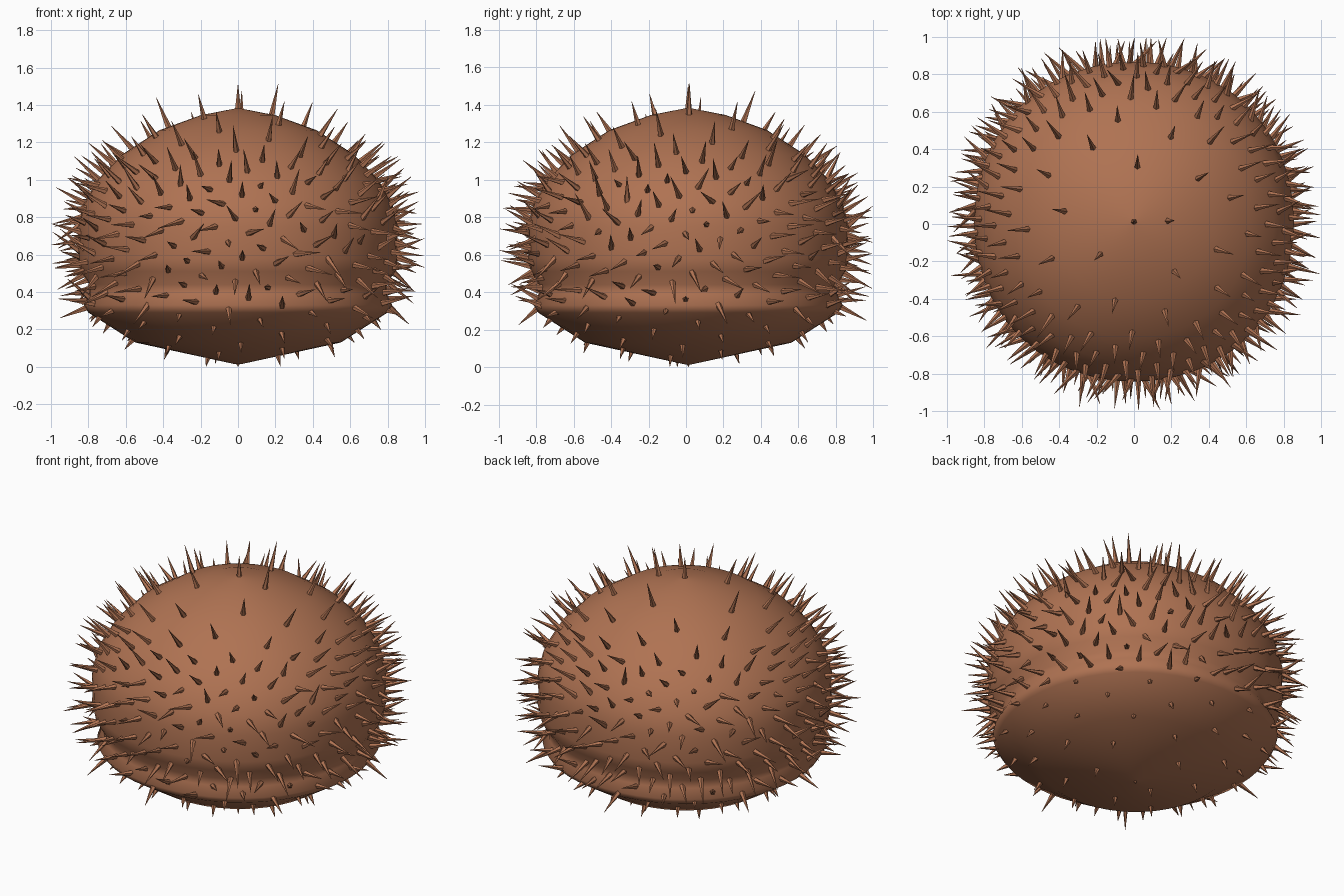
import bpy, bmesh, math, random
from mathutils import Vector, Matrix

random.seed(4)
if "Cube" in bpy.data.objects:
    bpy.data.objects.remove(bpy.data.objects["Cube"])

brown = bpy.data.materials.new("chestnut brown")
brown.use_nodes = True
colour = (0.43, 0.17, 0.085, 1)
brown.diffuse_color = colour
brown.node_tree.nodes["Principled BSDF"].inputs["Base Color"].default_value = colour

# Body outline: radius, height, and the polar angle used to spread the spines
PROFILE = [
    (0.02, 1.38, 0.0), (0.2, 1.345, 0.11), (0.42, 1.265, 0.25),
    (0.62, 1.135, 0.48), (0.75, 1.0, 0.88), (0.825, 0.87, 1.2),
    (0.855, 0.75, 1.47), (0.85, 0.66, 1.65), (0.855, 0.58, 1.82),
    (0.84, 0.51, 1.98), (0.795, 0.44, 2.14), (0.795, 0.39, 2.25),
    (0.825, 0.33, 2.4), (0.8, 0.29, 2.5), (0.55, 0.13, 2.79),
    (0.02, 0.015, math.pi),
]
OFFSET_Y = 0.012


def rounded_square(r, angle, z):
    """Point on a ring that bulges a little at its four corners."""
    r *= 1 + 0.007 * (1 - math.cos(4 * angle))
    return Vector((r * math.cos(angle), r * math.sin(angle) + OFFSET_Y, z))


def finish(bm, name):
    mesh = bpy.data.meshes.new(name)
    bm.to_mesh(mesh)
    bm.free()
    mesh.materials.append(brown)
    obj = bpy.data.objects.new(name, mesh)
    bpy.context.collection.objects.link(obj)
    return obj


# Husk body: rings joined by quads, with small caps at the poles
SIDES = 48
bm = bmesh.new()
rings = [[bm.verts.new(rounded_square(r, math.tau * k / SIDES, z)) for k in range(SIDES)]
         for r, z, _ in PROFILE]
for upper, lower in zip(rings, rings[1:]):
    for k in range(SIDES):
        n = (k + 1) % SIDES
        bm.faces.new((upper[k], lower[k], lower[n], upper[n]))
bm.faces.new(rings[0])
bm.faces.new(rings[-1][::-1])
for f in bm.faces:
    f.smooth = True
finish(bm, "husk_body")


def surface(phi, angle):
    """Position and outward direction on the husk."""
    for (r0, z0, p0), (r1, z1, p1) in zip(PROFILE, PROFILE[1:]):
        if phi <= p1 + 1e-6:
            t = (phi - p0) / (p1 - p0)
            pos = rounded_square(r0 + t * (r1 - r0), angle, z0 + t * (z1 - z0))
            slope = Vector((z0 - z1, r1 - r0)).normalized()
            out = Vector((slope.x * math.cos(angle), slope.x * math.sin(angle), slope.y))
            return pos, out


def fits(tip):
    return max(abs(tip.x), abs(tip.y)) <= 1 and 0 <= tip.z <= 1.53


# Spines: thin faceted cones spread in a golden-angle spiral
COUNT = 410
bm = bmesh.new()
for i in range(COUNT):
    phi = math.acos(1 - 2 * i / (COUNT - 1))
    angle = math.radians(139 - 137.5 * i)
    if i in (0, COUNT - 1):
        pos = Vector((0, OFFSET_Y, 1.38 if i == 0 else 0.015))
        out = Vector((0, 0, 1 if i == 0 else -1))
    else:
        pos, out = surface(phi, angle)
    centre_push = (pos - Vector((0, 0, 0.6))).normalized()
    wobble = 0.75 * math.sin(phi) ** 2
    jitter = Vector([random.uniform(-wobble, wobble) for _ in range(3)])
    axis = (out + 0.4 * centre_push + jitter).normalized()
    length = random.uniform(0.12, 0.18)
    if phi > 2.46:
        length *= 0.4
    while length > 0.01 and not fits(pos + axis * length):
        length *= 0.95
    sink = 0.015
    total = length + sink
    place = Matrix.Translation(pos + axis * (total / 2 - sink))
    turn = axis.to_track_quat("Z", "Y").to_matrix().to_4x4()
    bmesh.ops.create_cone(bm, cap_ends=True, segments=5, radius1=0.018, radius2=0.001,
                          depth=total, matrix=place @ turn)
finish(bm, "spines")
